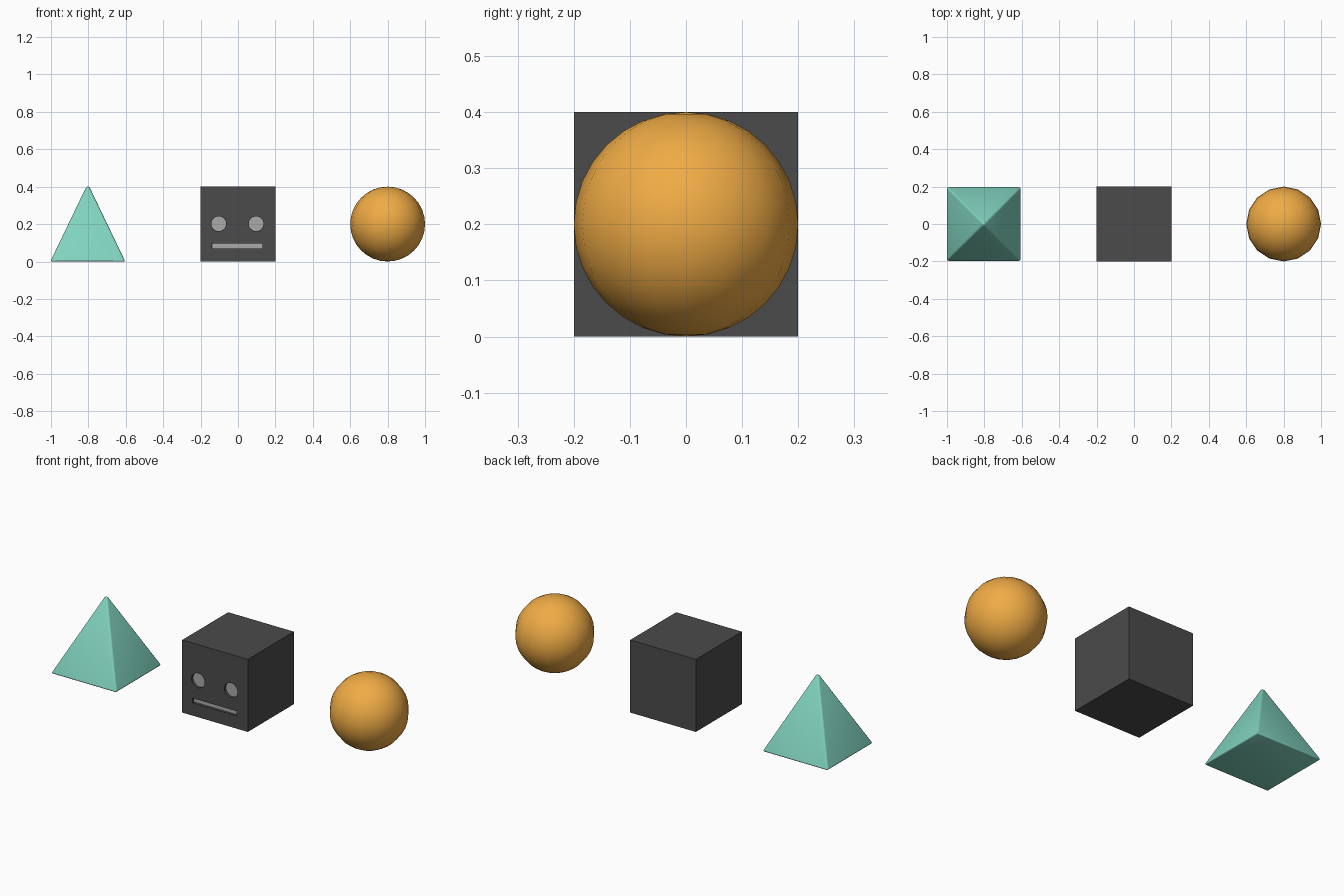
import bpy, bmesh, math
from mathutils import Matrix, Vector

if "Cube" in bpy.data.objects:
    bpy.data.objects.remove(bpy.data.objects["Cube"])


def material(name, rgb):
    mat = bpy.data.materials.new(name)
    mat.diffuse_color = (*rgb, 1)
    mat.use_nodes = True
    mat.node_tree.nodes["Principled BSDF"].inputs["Base Color"].default_value = mat.diffuse_color
    return mat


def finish(name, bm, mat=None):
    bmesh.ops.recalc_face_normals(bm, faces=bm.faces)
    mesh = bpy.data.meshes.new(name)
    bm.to_mesh(mesh)
    bm.free()
    obj = bpy.data.objects.new(name, mesh)
    bpy.context.collection.objects.link(obj)
    if mat:
        mesh.materials.append(mat)
    return obj


def box(name, loc, size, mat=None):
    bm = bmesh.new()
    bmesh.ops.create_cube(bm, size=1, matrix=Matrix.Translation(loc) @ Matrix.Diagonal((*size, 1)))
    return finish(name, bm, mat)


def disc(name, loc, radius, depth, mat=None):
    bm = bmesh.new()
    bmesh.ops.create_cone(bm, cap_ends=True, segments=32, radius1=radius, radius2=radius, depth=depth,
                          matrix=Matrix.Translation(loc) @ Matrix.Rotation(math.pi / 2, 4, 'X'))
    return finish(name, bm, mat)


teal = material("teal", (0.22, 0.65, 0.52))
dark = material("dark_grey", (0.07, 0.07, 0.07))
pale = material("pale_grey", (0.4, 0.4, 0.4))
orange = material("orange", (0.87, 0.41, 0.06))

# Pyramid with softly rounded edges and tip, fitted to its bounds
bm = bmesh.new()
bmesh.ops.create_cone(bm, cap_ends=True, segments=4, radius1=0.2 * math.sqrt(2), radius2=0, depth=0.42,
                      matrix=Matrix.Rotation(math.pi / 4, 4, 'Z'))
bmesh.ops.remove_doubles(bm, verts=bm.verts, dist=0.0001)
bmesh.ops.bevel(bm, geom=bm.edges[:], offset=0.01, segments=3, profile=0.5, affect='EDGES')
lo = Vector([min(v.co[i] for v in bm.verts) for i in range(3)])
hi = Vector([max(v.co[i] for v in bm.verts) for i in range(3)])
start, size = Vector((-1, -0.197, 0)), Vector((0.394, 0.394, 0.4))
for v in bm.verts:
    v.co = Vector([start[i] + (v.co[i] - lo[i]) / (hi[i] - lo[i]) * size[i] for i in range(3)])
for f in bm.faces:
    f.smooth = True
finish("pyramid", bm, teal)

# Ball
bm = bmesh.new()
bmesh.ops.create_uvsphere(bm, u_segments=16, v_segments=16, radius=0.2,
                          matrix=Matrix.Translation((0.8, 0, 0.2)))
for f in bm.faces:
    f.smooth = True
finish("ball", bm, orange)

# Cube with shallow recesses for the face
cube = box("cube", (0, 0, 0.2), (0.4, 0.4, 0.4), dark)
recess = 0.015
floor_y = -0.2 + recess
cutters = [disc("eye_cutter", (x, -0.2, 0.202), 0.04, 2 * recess) for x in (-0.103, 0.097)]
cutters.append(box("mouth_cutter", (-0.003, -0.2, 0.083), (0.27, 2 * recess, 0.026)))
for cutter in cutters:
    cutter.hide_render = True
    cutter.hide_set(True)
    mod = cube.modifiers.new("recess", 'BOOLEAN')
    mod.operation = 'DIFFERENCE'
    mod.solver = 'EXACT'
    mod.object = cutter

# Pale eyes and mouth on the recess floors
for side, x in (("left", -0.103), ("right", 0.097)):
    disc(side + "_eye", (x, floor_y, 0.202), 0.0395, 0.004, pale)
box("mouth", (-0.003, floor_y, 0.083), (0.269, 0.004, 0.025), pale)
